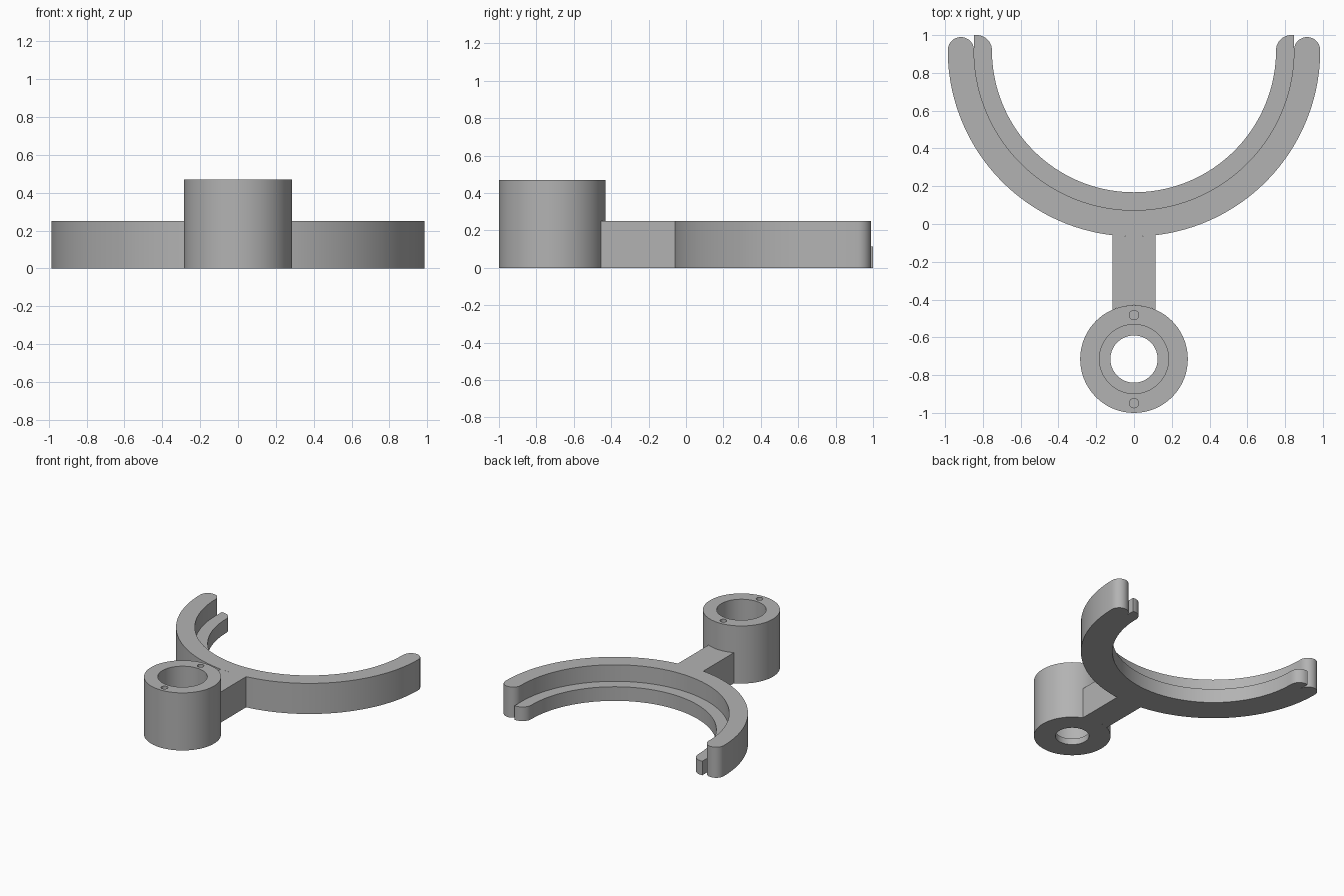
import bpy, bmesh
from math import sin, cos, pi, radians, asin

if "Cube" in bpy.data.objects:
    bpy.data.objects.remove(bpy.data.objects["Cube"])

GREY = (0.45, 0.45, 0.45, 1)
grey = bpy.data.materials.new("plain_grey")
grey.use_nodes = True
grey.diffuse_color = GREY
grey.node_tree.nodes["Principled BSDF"].inputs["Base Color"].default_value = GREY

# Main dimensions
FORK_Y, HUB_Y = 0.92, -0.715
OUTER, MIDDLE, INNER = 0.986, 0.847, 0.752
FORK_H, LEDGE_H, HUB_H = 0.25, 0.115, 0.47
HUB_R, BORE_R, HOLE_R, FLOOR_H = 0.285, 0.183, 0.125, 0.05
ARM_HALF = 0.115


def arc(cx, cy, r, start, end, n):
    """Points on an arc, angles in degrees."""
    angles = [radians(start + (end - start) * i / n) for i in range(n + 1)]
    return [(cx + r * cos(a), cy + r * sin(a)) for a in angles]


def finish(name, bm):
    bmesh.ops.remove_doubles(bm, verts=bm.verts, dist=1e-5)
    bmesh.ops.recalc_face_normals(bm, faces=bm.faces)
    mesh = bpy.data.meshes.new(name)
    bm.to_mesh(mesh)
    bm.free()
    mesh.materials.append(grey)
    obj = bpy.data.objects.new(name, mesh)
    bpy.context.collection.objects.link(obj)
    return obj


def smooth(obj):
    bpy.ops.object.select_all(action='DESELECT')
    obj.select_set(True)
    bpy.context.view_layer.objects.active = obj
    bpy.ops.object.shade_smooth_by_angle(angle=radians(30))


def extrude(name, outline, height):
    bm = bmesh.new()
    face = bm.faces.new([bm.verts.new((x, y, 0)) for x, y in outline])
    top = bmesh.ops.extrude_face_region(bm, geom=[face])["geom"]
    verts = [v for v in top if isinstance(v, bmesh.types.BMVert)]
    bmesh.ops.translate(bm, verts=verts, vec=(0, 0, height))
    obj = finish(name, bm)
    smooth(obj)
    return obj


# Fork: half ring with round tips
tip_r = (OUTER - MIDDLE) / 2
tip_x = (OUTER + MIDDLE) / 2
extrude("fork_ring",
        arc(0, FORK_Y, OUTER, 180, 360, 96)
        + arc(tip_x, FORK_Y, tip_r, 0, 180, 20)[1:-1]
        + arc(0, FORK_Y, MIDDLE, 360, 180, 96)
        + arc(-tip_x, FORK_Y, tip_r, 0, 180, 20)[1:-1],
        FORK_H)

# Low ledge inside the fork, each tip rounded on its inner corner
corner = arc(INNER + 0.08, FORK_Y, 0.08, 90, 180, 12)
right_tip = [(MIDDLE, FORK_Y + 0.08)] + corner[:-1]
left_tip = [(-x, y) for x, y in reversed(right_tip)]
extrude("fork_ledge",
        arc(0, FORK_Y, MIDDLE, 180, 360, 96) + right_tip
        + arc(0, FORK_Y, INNER, 360, 180, 96) + left_tip,
        LEDGE_H)

# Arm, its ends following the hub and the ring
hub_a = math_a = asin(ARM_HALF / HUB_R) * 180 / pi
ring_a = asin(ARM_HALF / OUTER) * 180 / pi
extrude("arm",
        arc(0, HUB_Y, HUB_R, 90 + hub_a, 90 - hub_a, 12)
        + arc(0, FORK_Y, OUTER, 270 + ring_a, 270 - ring_a, 12),
        FORK_H)

# Hub: turned profile with a stepped bore
bm = bmesh.new()
profile = [(HOLE_R, 0), (HUB_R, 0), (HUB_R, HUB_H), (BORE_R, HUB_H),
           (BORE_R, FLOOR_H), (HOLE_R, FLOOR_H)]
ring = [bm.verts.new((r, HUB_Y, z)) for r, z in profile]
edges = [bm.edges.new((ring[i], ring[i - 1])) for i in range(len(ring))]
bmesh.ops.spin(bm, geom=ring + edges, cent=(0, HUB_Y, 0), axis=(0, 0, 1),
               angle=2 * pi, steps=72, use_duplicate=False)
hub = finish("hub", bm)

# Two blind pin holes in the hub's top
for side in (-1, 1):
    cutter = extrude("pin_hole_cutter",
                     arc(0, HUB_Y + side * 0.233, 0.025, 0, 345, 23), 0.2)
    cutter.location.z = HUB_H - 0.1
    cutter.hide_render = True
    cut = hub.modifiers.new("pin_hole", 'BOOLEAN')
    cut.operation = 'DIFFERENCE'
    cut.solver = 'EXACT'
    cut.object = cutter
    bpy.context.view_layer.update()
    bpy.context.view_layer.objects.active = hub
    bpy.ops.object.modifier_apply(modifier=cut.name)
    bpy.data.objects.remove(cutter)
smooth(hub)
